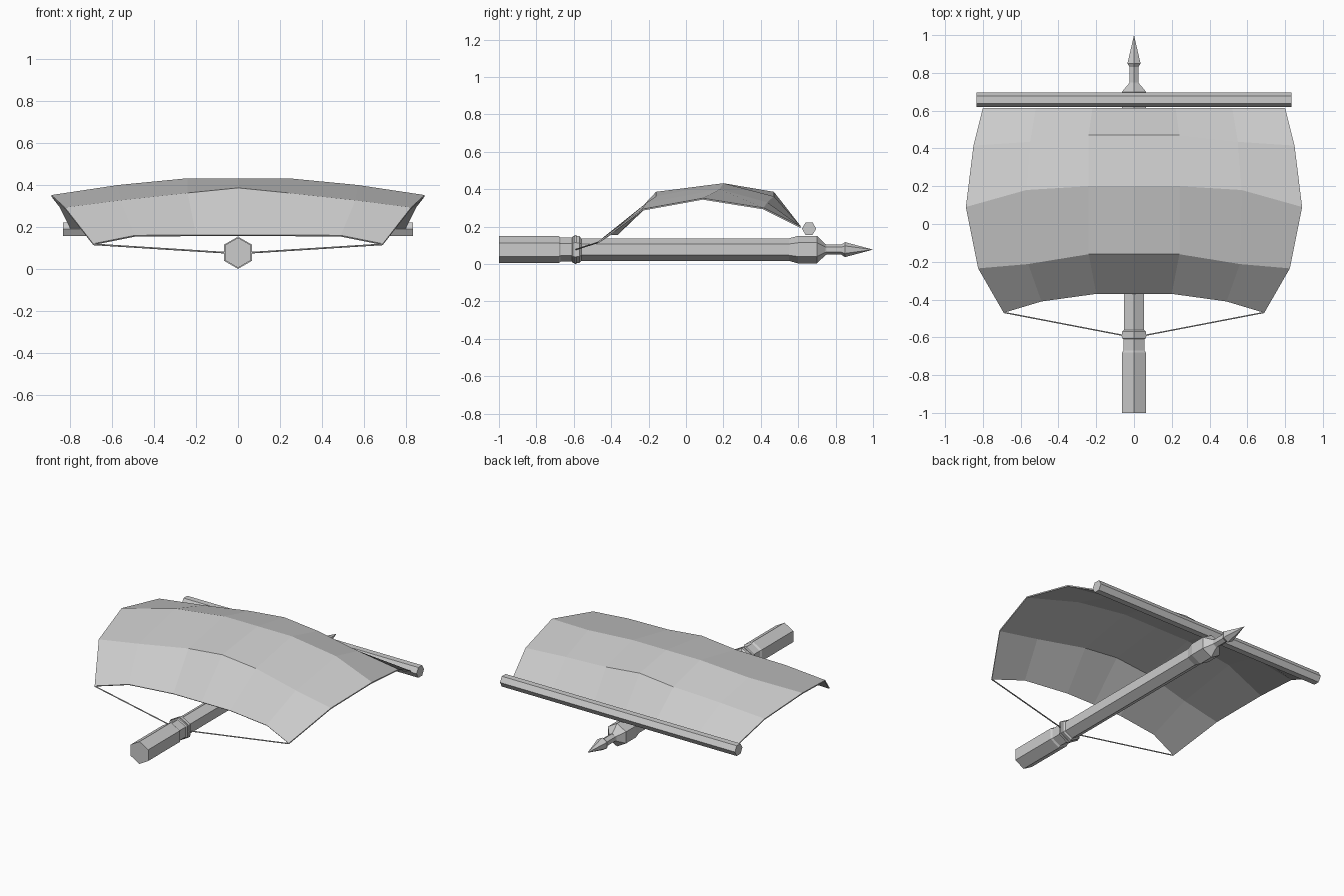
import bpy, bmesh
from math import sin, cos, tau
from mathutils import Vector

if "Cube" in bpy.data.objects:
    bpy.data.objects.remove(bpy.data.objects["Cube"], do_unlink=True)

GREY = (0.6, 0.6, 0.6, 1)
grey = bpy.data.materials.new("plain grey")
grey.use_nodes = True
grey.diffuse_color = GREY
grey.node_tree.nodes["Principled BSDF"].inputs["Base Color"].default_value = GREY

AXIS_Z = 0.077  # height of the pole's centre line


def make_object(name, bm):
    mesh = bpy.data.meshes.new(name)
    bm.to_mesh(mesh)
    bm.free()
    mesh.materials.append(grey)
    obj = bpy.data.objects.new(name, mesh)
    bpy.context.collection.objects.link(obj)
    return obj


def lathe(name, start, direction, up, profile, sides=6):
    """Sweep (distance, radius) pairs along a straight axis, with a corner towards up."""
    start, axis = Vector(start), Vector(direction).normalized()
    side = axis.cross(Vector(up)).normalized()
    up = side.cross(axis)
    bm = bmesh.new()
    rings = []
    for dist, radius in profile:
        angles = [tau * i / sides for i in range(sides)]
        rings.append([bm.verts.new(start + axis * dist
                                   + radius * (up * cos(a) + side * sin(a)))
                      for a in angles])
    for a, b in zip(rings, rings[1:]):
        for i in range(sides):
            j = (i + 1) % sides
            bm.faces.new((a[i], a[j], b[j], b[i]))
    bm.faces.new(rings[0])
    bm.faces.new(rings[-1])
    bmesh.ops.remove_doubles(bm, verts=bm.verts, dist=0.0001)
    bmesh.ops.recalc_face_normals(bm, faces=bm.faces)
    return make_object(name, bm)


def rod(name, start, end, radius, up=(0, 0, 1)):
    span = Vector(end) - Vector(start)
    return lathe(name, start, span, up, [(0, radius), (span.length, radius)])


# Pole with grip, collar, hub and spear point
Y, Z = (0, 1, 0), (0, 0, 1)
origin = (0, 0, AXIS_Z)
lathe("pole", origin, Y, Z, [
    (-1, 0.072), (-0.68, 0.072), (-0.67, 0.064), (-0.61, 0.064),
    (-0.605, 0.072), (-0.57, 0.072), (-0.56, 0.06), (0.56, 0.06)])
lathe("pole_hub", origin, Y, Z, [
    (0.55, 0.06), (0.6, 0.074), (0.7, 0.074), (0.745, 0.03), (0.75, 0.028)])
lathe("spear_point", origin, Y, Z, [
    (0.74, 0.027), (0.83, 0.027), (0.85, 0.04), (1, 0)])
lathe("rope_ring", origin, Y, Z, [(-0.595, 0.077), (-0.585, 0.077)])

# Cross yard
rod("yard", (-0.835, 0.658, 0.189), (0.835, 0.658, 0.189), 0.038, up=Y)

# Sail: each row gives the centre height, then points out to the side edge
rows = [
    (0.162, [(0.2, -0.37, 0.162), (0.49, -0.41, 0.16), (0.69, -0.47, 0.12)]),
    (0.386, [(0.24, -0.16, 0.362), (0.56, -0.212, 0.327), (0.825, -0.235, 0.293)]),
    (0.432, [(0.24, 0.2, 0.432), (0.57, 0.18, 0.4), (0.89, 0.09, 0.352)]),
    (0.386, [(0.24, 0.47, 0.362), (0.55, 0.435, 0.33), (0.85, 0.415, 0.3)]),
    (0.2, [(0.22, 0.615, 0.2), (0.52, 0.615, 0.2), (0.8, 0.615, 0.2)]),
]
bm = bmesh.new()
grid = []
for centre_z, half in rows:
    mirrored = [(-x, y, z) for x, y, z in reversed(half)]
    line = mirrored + [(0, half[0][1], centre_z)] + half
    grid.append([bm.verts.new(p) for p in line])
for a, b in zip(grid, grid[1:]):
    for i in range(len(a) - 1):
        bm.faces.new((a[i], a[i + 1], b[i + 1], b[i]))
sail = make_object("sail", bm)
cloth = sail.modifiers.new("cloth thickness", "SOLIDIFY")
cloth.thickness = 0.008
cloth.offset = -1

# Ropes from the sail's front corners to the pole
for name, s in (("left_rope", 1), ("right_rope", -1)):
    rod(name, (s * 0.69, -0.468, 0.117), (s * 0.055, -0.59, AXIS_Z), 0.004)
